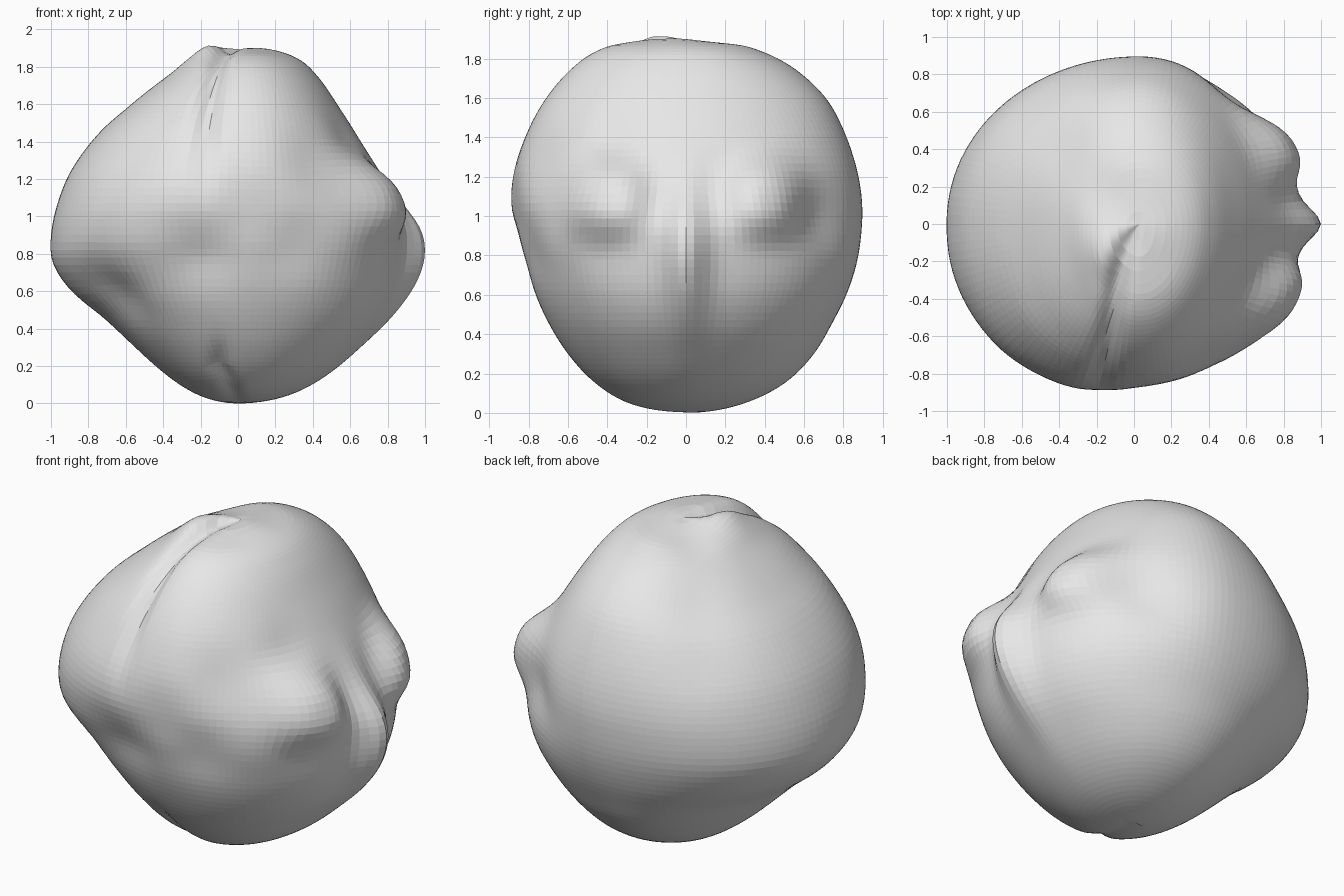
import bpy, bmesh, math
from mathutils import Vector

if "Cube" in bpy.data.objects:
    bpy.data.objects.remove(bpy.data.objects["Cube"])

AXIS_X, TOP = 0.03, 1.89
SEGMENTS, RINGS = 128, 72

# height, then reach to the left, right, front and back
PROFILE = [
    (0.00, 0.00, 0.00, 0.00, 0.00),
    (0.04, 0.20, 0.26, 0.27, 0.27),
    (0.15, 0.38, 0.47, 0.46, 0.50),
    (0.30, 0.55, 0.64, 0.60, 0.65),
    (0.45, 0.71, 0.77, 0.695, 0.74),
    (0.60, 0.89, 0.845, 0.765, 0.815),
    (0.75, 0.99, 0.87, 0.815, 0.865),
    (0.90, 1.00, 0.85, 0.86, 0.89),
    (1.07, 0.965, 0.80, 0.885, 0.895),
    (1.25, 0.89, 0.735, 0.865, 0.865),
    (1.45, 0.74, 0.625, 0.795, 0.795),
    (1.60, 0.57, 0.53, 0.71, 0.71),
    (1.75, 0.38, 0.425, 0.58, 0.55),
    (1.84, 0.26, 0.325, 0.45, 0.38),
    (1.875, 0.17, 0.22, 0.33, 0.26),
    (1.89, 0.00, 0.00, 0.00, 0.00),
]

# soft lumps and dents: centre, radius, push outwards
LUMPS = [
    ((-0.11, -0.15, 1.89), 0.13, 0.05),
    ((0.12, -0.05, 1.89), 0.13, 0.015),
    ((-0.17, 0.18, 1.86), 0.17, -0.03),
    ((-0.36, 0.42, 1.62), 0.18, -0.02),
    ((-0.50, 0.60, 1.35), 0.22, -0.015),
    ((-0.65, -0.50, 0.57), 0.17, -0.05),
    ((-0.20, -0.80, 0.80), 0.17, -0.03),
    ((0.10, -0.82, 1.05), 0.17, -0.025),
    ((0.35, -0.68, 1.25), 0.18, -0.03),
    ((0.55, -0.35, 1.38), 0.16, -0.02),
    ((-0.30, -0.83, 1.12), 0.24, 0.03),
    ((-0.60, -0.65, 1.00), 0.25, 0.02),
    ((0.30, -0.80, 0.85), 0.18, -0.025),
    ((0.42, 0.74, 0.92), 0.20, -0.025),
    ((0.55, 0.68, 1.00), 0.17, -0.03),
    ((0.60, -0.58, 0.95), 0.20, 0.03),
    ((0.82, 0.20, 0.95), 0.15, 0.035),
    ((0.82, -0.20, 0.95), 0.15, 0.035),
]


def polar(z):
    return math.acos(max(-1.0, min(1.0, 1 - 2 * z / TOP)))


KEYS = [polar(row[0]) for row in PROFILE]


def reach(phi, col):
    """Smooth curve through one column of the profile."""
    n = len(KEYS)
    i = 0
    while i < n - 2 and phi > KEYS[i + 1]:
        i += 1

    def slope(j):
        a, b = max(j - 1, 0), min(j + 1, n - 1)
        return (PROFILE[b][col] - PROFILE[a][col]) / (KEYS[b] - KEYS[a])
    h = KEYS[i + 1] - KEYS[i]
    t = (phi - KEYS[i]) / h
    p, q = PROFILE[i][col], PROFILE[i + 1][col]
    return max(0.0, (2*t**3 - 3*t*t + 1) * p + (t**3 - 2*t*t + t) * h * slope(i)
               + (3*t*t - 2*t**3) * q + (t**3 - t*t) * h * slope(i + 1))


def bell(*ratios, power=2):
    return math.exp(-math.sqrt(sum(r * r for r in ratios)) ** power)


def ramp(value, start, end):
    t = min(1.0, max(0.0, (value - start) / (end - start)))
    return t * t * (3 - 2 * t)


def sculpt(p):
    """Push the smooth body into its features."""
    x, y, z = p
    out = (p - Vector((0, 0, 0.95))).normalized()
    move = Vector()
    for centre, radius, height in LUMPS:
        move += out * height * bell((p - Vector(centre)).length / radius)
    if x > 0.1:
        fade = ramp(x, 0.1, 0.45)
        # nose ridge, longer below than above
        span = 0.27 if z > 0.86 else 0.38
        move.x += fade * 0.135 * bell(y / 0.105, (z - 0.86) / span)
        # rounded bulges on both sides of the nose
        for cy in (0.42, -0.40):
            move.x += fade * 0.145 * bell((y - cy) / 0.20, (z - 1.09) / 0.20, power=3)
    if y < 0:
        # groove from the crown down the front
        line = -0.18 * min(1.0, -y / 0.85) ** 0.7
        fade = ramp(z, 0.95, 1.75) * ramp(-y, 0.0, 0.12)
        move -= out * 0.06 * fade * bell((x - line) / 0.06)
        # small crease underneath
        fade = bell((z - 0.17) / 0.14)
        move -= out * 0.035 * fade * bell((x + 0.1 * min(1, z / 0.2)) / 0.05)
    return p + move


def body_point(phi, theta):
    z = TOP * (1 - math.cos(phi)) / 2
    c, s = math.cos(theta), math.sin(theta)
    a = reach(phi, 2) - AXIS_X if c > 0 else reach(phi, 1) + AXIS_X
    b = reach(phi, 4) if s > 0 else reach(phi, 3)
    a, b = max(a, 0.004), max(b, 0.004)
    # the left side is a little fuller than an ellipse
    n = 2.0
    if c < 0:
        n += (0.25 if s < 0 else 0.06) * ramp(z, 0.6, 0.9)
    r = (abs(c / a) ** n + abs(s / b) ** n) ** (-1 / n)
    return sculpt(Vector((AXIS_X + r * c, r * s, z)))


# lumpy body: rings of quads closed by a fan at each pole
bm = bmesh.new()
rings = []
for i in range(1, RINGS):
    phi = math.pi * i / RINGS
    rings.append([bm.verts.new(body_point(phi, 2 * math.pi * j / SEGMENTS))
                  for j in range(SEGMENTS)])
bottom = bm.verts.new((AXIS_X, 0, 0))
top = bm.verts.new((AXIS_X, 0, TOP))
for j in range(SEGMENTS):
    k = (j + 1) % SEGMENTS
    bm.faces.new((bottom, rings[0][k], rings[0][j]))
    bm.faces.new((top, rings[-1][j], rings[-1][k]))
    for lo, hi in zip(rings, rings[1:]):
        bm.faces.new((lo[j], lo[k], hi[k], hi[j]))
# relax small wrinkles
bmesh.ops.smooth_vert(bm, verts=bm.verts, factor=0.4,
                      use_axis_x=True, use_axis_y=True, use_axis_z=True)
bmesh.ops.recalc_face_normals(bm, faces=bm.faces)

mesh = bpy.data.meshes.new("lumpy_head")
bm.to_mesh(mesh)
bm.free()
grey = bpy.data.materials.new("light grey")
grey.diffuse_color = (0.8, 0.8, 0.8, 1)
grey.use_nodes = True
grey.node_tree.nodes["Principled BSDF"].inputs["Base Color"].default_value = grey.diffuse_color
mesh.materials.append(grey)
head = bpy.data.objects.new("lumpy_head", mesh)
bpy.context.collection.objects.link(head)
